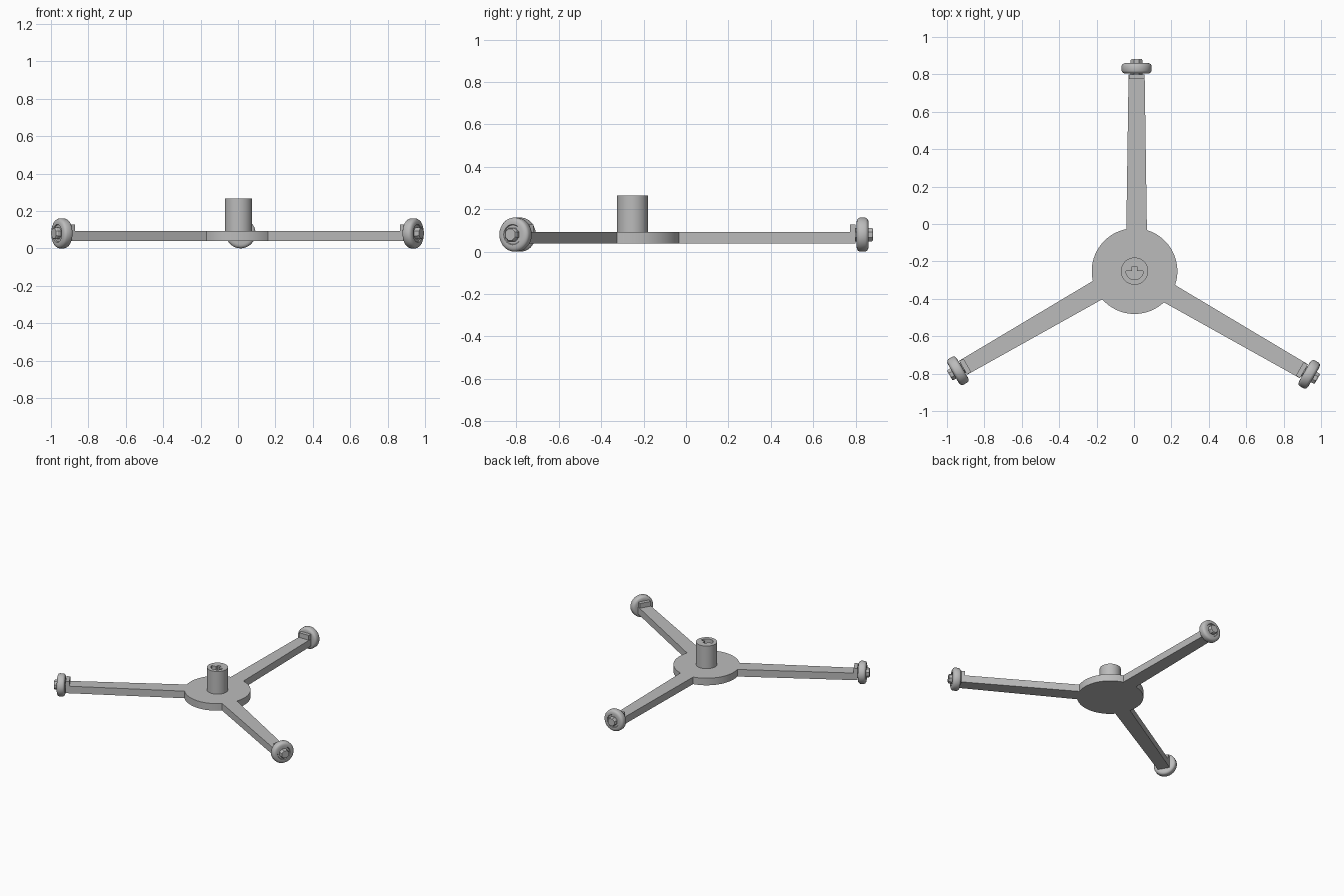
import bpy, bmesh, math
from mathutils import Matrix, Vector

if "Cube" in bpy.data.objects:
    bpy.data.objects.remove(bpy.data.objects["Cube"])

HUB = Vector((0.003, -0.252, 0.0))
ARM_X = 0.011            # the arms sit slightly off the hub centre line
WHEEL_Z = 0.08
Z0, Z1 = 0.038, 0.092    # underside and top of the base plate

grey = bpy.data.materials.new("plain grey")
grey.diffuse_color = (0.5, 0.5, 0.5, 1)
grey.use_nodes = True
grey.node_tree.nodes["Principled BSDF"].inputs["Base Color"].default_value = grey.diffuse_color


def finish(name, bm, turn=0.0, smooth=True):
    """Turn a bmesh into an object, rotated about the hub."""
    bmesh.ops.recalc_face_normals(bm, faces=bm.faces)
    bm.transform(Matrix.Translation(HUB) @ Matrix.Rotation(turn, 4, 'Z'))
    me = bpy.data.meshes.new(name)
    bm.to_mesh(me)
    bm.free()
    me.materials.append(grey)
    ob = bpy.data.objects.new(name, me)
    bpy.context.collection.objects.link(ob)
    if smooth:
        bpy.ops.object.select_all(action='DESELECT')
        ob.select_set(True)
        bpy.context.view_layer.objects.active = ob
        bpy.ops.object.shade_smooth_by_angle(angle=math.radians(32))
    return ob


def bridge(bm, a, b):
    for i in range(len(a)):
        j = (i + 1) % len(a)
        bm.faces.new((a[i], a[j], b[j], b[i]))


def lathe(name, profile, sides, turn, smooth=True):
    """Closed solid of revolution round the axle; profile is (radius, distance)."""
    bm = bmesh.new()
    rings = []
    for r, d in profile:
        rings.append([bm.verts.new((ARM_X + r * math.cos(t), d, WHEEL_Z + r * math.sin(t)))
                      for t in [2 * math.pi * (i + 0.5) / sides for i in range(sides)]])
    for a, b in zip(rings, rings[1:]):
        bridge(bm, a, b)
    bm.faces.new(rings[0])
    bm.faces.new(rings[-1])
    return finish(name, bm, turn, smooth)


# Base: round hub plate and three tapered arms as one extruded outline
R, BASE_W, TIP_W, TIP = 0.229, 0.055, 0.043, 1.052
outline = []
a_right = math.acos((ARM_X + BASE_W) / R)
a_left = math.acos((ARM_X - BASE_W) / R)
for k in range(3):
    rot = Matrix.Rotation(k * math.tau / 3, 3, 'Z')
    pts = [(ARM_X + BASE_W, R * math.sin(a_right)), (ARM_X + TIP_W, TIP),
           (ARM_X - TIP_W, TIP)]
    end = a_right + math.tau / 3
    n = 18
    for i in range(n):
        t = a_left + (end - a_left) * i / n
        pts.append((R * math.cos(t), R * math.sin(t)))
    outline += [rot @ Vector((x, y, 0)) for x, y in pts]
bm = bmesh.new()
low = [bm.verts.new((p.x, p.y, Z0)) for p in outline]
high = [bm.verts.new((p.x, p.y, Z1)) for p in outline]
bridge(bm, low, high)
bm.faces.new(low)
bm.faces.new(high)
bmesh.ops.triangulate(bm, faces=[f for f in bm.faces if len(f.verts) > 4])
finish("three_arm_base", bm)

# Post: round tube with a keyed hole (half circle with a slot above it)
POST_R, HOLE_R, TOP = 0.073, 0.046, 0.265
outer = [(POST_R * math.cos(t), POST_R * math.sin(t))
         for t in [math.tau * i / 48 for i in range(48)]]
hole = [(HOLE_R * math.cos(t), HOLE_R * math.sin(t))
        for t in [math.pi + math.pi * i / 20 for i in range(21)]]
hole += [(0.013, 0), (0.013, 0.026), (-0.013, 0.026), (-0.013, 0)]
bm = bmesh.new()
rim_edges = []
for loop in (outer, hole):
    bottom = [bm.verts.new((x, y, Z1)) for x, y in loop]
    top = [bm.verts.new((x, y, TOP)) for x, y in loop]
    bridge(bm, bottom, top)
    rim_edges += [bm.edges.get((top[i], top[i - 1])) for i in range(len(top))]
bmesh.ops.triangle_fill(bm, edges=rim_edges, use_beauty=True)
finish("keyed_post", bm)

# Wheels: rounded tread with a shallow recess on the outer side
tread = [(0.02, 1.056), (0.058, 1.056), (0.068, 1.058), (0.076, 1.063), (0.08, 1.071),
         (0.08, 1.098), (0.076, 1.106), (0.068, 1.111), (0.058, 1.113), (0.048, 1.113),
         (0.045, 1.107), (0.02, 1.107)]
axle = [(0.034, 1.04), (0.034, 1.128), (0.029, 1.135)]

for k, side in enumerate(("back", "left", "right")):
    turn = k * math.tau / 3
    lathe(side + "_wheel", tread, 40, turn)
    lathe(side + "_axle", axle, 8, turn, smooth=False)
    # Raised bracket at the arm tip that holds the axle
    bm = bmesh.new()
    bmesh.ops.create_cube(bm, size=1)
    bm.transform(Matrix.Translation((ARM_X, 1.039, 0.1085)) @
                 Matrix.Diagonal((0.083, 0.026, 0.039, 1)))
    finish(side + "_bracket", bm, turn, smooth=False)
